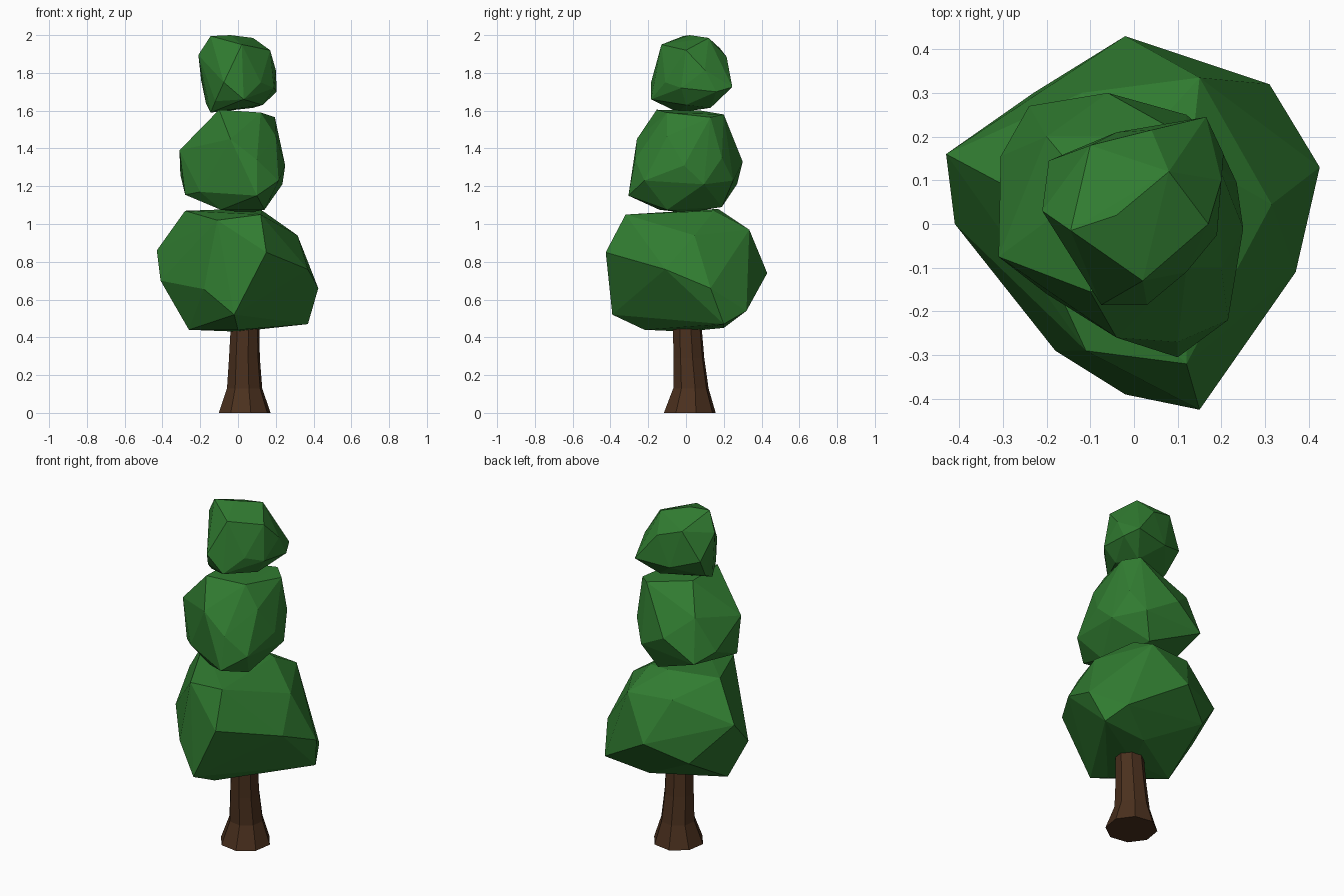
import bpy, bmesh, math


def material(name, color):
    m = bpy.data.materials.new(name)
    m.diffuse_color = color
    return m


def finish(name, bm, mat):
    bmesh.ops.recalc_face_normals(bm, faces=bm.faces)
    mesh = bpy.data.meshes.new(name)
    bm.to_mesh(mesh)
    bm.free()
    mesh.materials.append(mat)
    ob = bpy.data.objects.new(name, mesh)
    bpy.context.collection.objects.link(ob)


def clump(name, points, mat):
    """Faceted foliage: convex hull round a few corner points."""
    bm = bmesh.new()
    for p in points:
        bm.verts.new(p)
    bmesh.ops.convex_hull(bm, input=bm.verts)
    loose = [v for v in bm.verts if not v.link_faces]
    bmesh.ops.delete(bm, geom=loose, context='VERTS')
    finish(name, bm, mat)


def loft(name, rings, sides, mat):
    """Tapered trunk from (x, y, z, radius) rings."""
    bm = bmesh.new()
    loops = []
    for x, y, z, r in rings:
        angles = [2 * math.pi * (i + 0.3) / sides for i in range(sides)]
        loops.append([bm.verts.new((x + r * math.cos(a), y + r * math.sin(a), z)) for a in angles])
    for a, b in zip(loops, loops[1:]):
        for i in range(sides):
            j = (i + 1) % sides
            bm.faces.new((a[i], a[j], b[j], b[i]))
    bm.faces.new(loops[0])
    bm.faces.new(loops[-1])
    finish(name, bm, mat)


green = material("leaf_green", (0.03, 0.2, 0.03, 1))
brown = material("bark_brown", (0.07, 0.03, 0.013, 1))

# Trunk with flared foot
loft("trunk", [(0.035, 0.02, 0, 0.141), (0.035, 0.026, 0.13, 0.096),
               (0.034, 0.015, 0.29, 0.084), (0.038, 0.005, 0.5, 0.076)], 8, brown)

# Lower foliage
clump("lower_foliage", [
    (0.15, -0.425, 0.85), (0.37, -0.11, 0.76), (0.425, 0.13, 0.66), (0.37, 0.20, 0.47),
    (0.31, 0.32, 0.54), (-0.02, 0.43, 0.74), (-0.43, 0.16, 0.86), (-0.41, 0.0, 0.70),
    (-0.18, -0.29, 0.655), (-0.02, -0.39, 0.52), (0.12, -0.32, 1.05), (0.315, 0.045, 0.94),
    (0.15, 0.335, 0.97), (0.13, 0.15, 1.07), (-0.28, 0.08, 1.07), (-0.11, -0.29, 1.02),
    (-0.26, -0.02, 0.44), (0.0, -0.22, 0.44), (0.1, 0.2, 0.45), (-0.23, 0.30, 0.63),
    (-0.12, 0.30, 0.98), (0.0, 0.0, 0.43), (0.0, 0.17, 1.08)], green)

# Middle foliage
clump("middle_foliage", [
    (0.10, -0.305, 1.15), (0.215, -0.22, 1.23), (0.25, -0.01, 1.31), (0.235, 0.095, 1.21),
    (-0.06, 0.30, 1.33), (-0.24, 0.27, 1.21), (-0.305, 0.155, 1.26), (-0.31, -0.075, 1.39),
    (-0.04, -0.26, 1.45), (-0.10, -0.155, 1.605), (0.12, -0.1, 1.59), (0.195, 0.13, 1.565),
    (-0.1, 0.08, 1.6), (0.14, -0.1, 1.075), (-0.09, -0.14, 1.075), (0.05, 0.19, 1.09),
    (-0.2, -0.16, 1.17), (-0.28, -0.08, 1.155), (0.12, 0.2, 1.58), (0.19, 0.19, 1.35),
    (-0.2, 0.2, 1.45), (0.10, -0.27, 1.34), (0.2, -0.1, 1.465), (0.12, 0.25, 1.23),
    (0.05, 0.0, 1.06)], green)

# Top foliage
clump("top_foliage", [
    (0.165, 0.245, 1.725), (0.205, 0.16, 1.70), (0.19, -0.025, 1.72), (0.03, -0.185, 1.66),
    (-0.075, -0.185, 1.75), (-0.21, 0.03, 1.895), (-0.195, 0.145, 1.76), (0.04, 0.215, 1.885),
    (-0.145, -0.015, 1.995), (-0.04, 0.02, 2.0), (0.08, 0.12, 1.985), (0.17, 0.0, 1.92),
    (0.02, -0.13, 1.95), (-0.145, -0.04, 1.59), (0.08, 0.13, 1.615), (0.2, 0.1, 1.815),
    (-0.1, 0.18, 1.93), (-0.04, 0.21, 1.71), (0.12, -0.11, 1.75), (0.13, 0.0, 1.63),
    (-0.12, -0.11, 1.65), (-0.17, 0.06, 1.64)], green)
